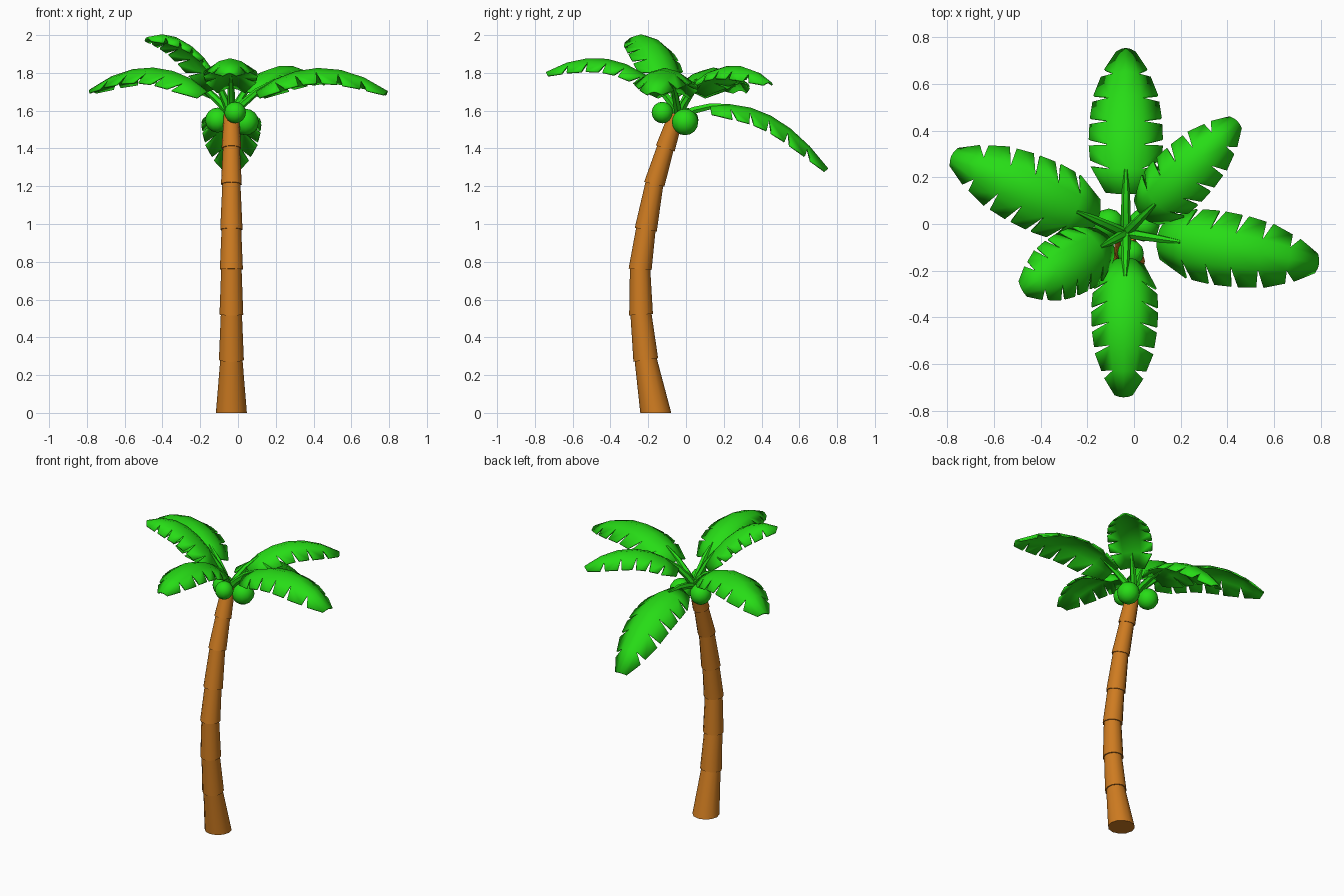
import bpy, bmesh
from math import pi, cos, sin, atan2, hypot
from mathutils import Vector, Matrix

if "Cube" in bpy.data.objects:
    bpy.data.objects.remove(bpy.data.objects["Cube"])


def material(name, color):
    m = bpy.data.materials.new(name)
    m.diffuse_color = color
    m.use_nodes = True
    m.node_tree.nodes["Principled BSDF"].inputs["Base Color"].default_value = m.diffuse_color
    return m


BARK = material("bark", (0.62, 0.20, 0.015, 1))
LEAF = material("leaf_green", (0.02, 0.72, 0.008, 1))


def finish(bm, name, mat, angle=0.7):
    bmesh.ops.recalc_face_normals(bm, faces=bm.faces)
    me = bpy.data.meshes.new(name)
    bm.to_mesh(me)
    bm.free()
    ob = bpy.data.objects.new(name, me)
    bpy.context.collection.objects.link(ob)
    me.materials.append(mat)
    bpy.ops.object.select_all(action='DESELECT')
    ob.select_set(True)
    bpy.context.view_layer.objects.active = ob
    bpy.ops.object.shade_smooth_by_angle(angle=angle)
    return ob


def tube(bm, rings, sides):
    """Capped tube through (centre, axis, radius) rings."""
    loops = []
    for c, axis, r in rings:
        q = Vector((0, 0, 1)).rotation_difference(axis)
        loops.append([bm.verts.new(c + q @ Vector((r * cos(2 * pi * k / sides),
                                                   r * sin(2 * pi * k / sides), 0)))
                      for k in range(sides)])
    for a, b in zip(loops, loops[1:]):
        for k in range(sides):
            n = (k + 1) % sides
            bm.faces.new((a[k], a[n], b[n], b[k]))
    bm.faces.new(loops[0][::-1])
    bm.faces.new(loops[-1])


# Trunk: stacked tapering segments along a bent path (y, z, radius)
path = [(-0.16, 0.0, 0.082), (-0.213, 0.28, 0.066), (-0.238, 0.52, 0.063),
        (-0.243, 0.76, 0.061), (-0.213, 0.97, 0.059), (-0.168, 1.21, 0.055),
        (-0.11, 1.40, 0.052), (-0.05, 1.58, 0.047)]
pts = [Vector((-0.035, y, z)) for y, z, r in path]
bm = bmesh.new()
for i in range(len(pts) - 1):
    d0 = (pts[i + 1] - pts[max(i - 1, 0)]).normalized()
    d1 = (pts[min(i + 2, len(pts) - 1)] - pts[i]).normalized()
    if i == 0:
        d0 = Vector((0, 0, 1))
    tube(bm, [(pts[i], d0, path[i][2]), (pts[i + 1], d1, path[i + 1][2] - 0.007)], 12)
finish(bm, "trunk", BARK)

# Coconuts
for i, (x, y, z, r) in enumerate([(-0.015, -0.125, 1.59, 0.057),
                                  (-0.108, 0.0, 1.55, 0.066),
                                  (0.04, -0.005, 1.54, 0.07)]):
    bm = bmesh.new()
    bmesh.ops.create_uvsphere(bm, u_segments=12, v_segments=8, radius=r,
                              matrix=Matrix.Translation((x, y, z)))
    finish(bm, f"coconut_{i + 1}", LEAF, 1.0)

# Half-width of a frond along its length
PROFILE = [(0.0, 0.03), (0.2, 0.085), (0.35, 0.148), (0.5, 0.157), (0.65, 0.152),
           (0.8, 0.135), (0.92, 0.092), (1.0, 0.04)]


def width(t):
    for (a, u), (b, v) in zip(PROFILE, PROFILE[1:]):
        if t <= b:
            return u + (v - u) * (t - a) / (b - a)
    return PROFILE[-1][1]


CROWN = Vector((-0.035, -0.04, 0))
TEETH = 6


def frond(name, tip, bend, scale):
    """Arched frond: tip (x, y), bend = four (distance, z) bezier handles."""
    ang = atan2(tip[1] - CROWN.y, tip[0] - CROWN.x)
    out, side = Vector((cos(ang), sin(ang), 0)), Vector((-sin(ang), cos(ang), 0))
    P = [CROWN + out * r + Vector((0, 0, z)) for r, z in bend]

    def mid(t):
        s = 1 - t
        return s**3 * P[0] + 3 * s * s * t * P[1] + 3 * s * t * t * P[2] + t**3 * P[3]

    def axis(t):
        return (mid(min(t + 0.01, 1)) - mid(max(t - 0.01, 0))).normalized()

    def point(t, sgn, frac):
        t = min(t, 1)
        w = width(t) * scale
        up = axis(t).cross(side)
        drop = w * (0.5 if frac == 1 else 0.12)
        return mid(t) + side * sgn * frac * w - up * drop

    # Blade: inner strip along the rib, with slanted teeth outside it
    bm = bmesh.new()
    d = 0.8 / TEETH
    edge = [0.2 + d * i for i in range(TEETH + 1)]
    ribs = [bm.verts.new(mid(t)) for t in edge]
    for sgn in (-1, 1):
        inner = [bm.verts.new(point(t, sgn, 0.45)) for t in edge]
        for i in range(TEETH):
            bm.faces.new((ribs[i], ribs[i + 1], inner[i + 1], inner[i]))
            back = bm.verts.new(point(edge[i] + (0.42 * d if i else 0), sgn, 1))
            front = bm.verts.new(point(edge[i + 1] + 0.15 * d, sgn, 1))
            bm.faces.new((inner[i], inner[i + 1], front, back))
    bmesh.ops.recalc_face_normals(bm, faces=bm.faces)
    blade = finish(bm, name, LEAF)
    mod = blade.modifiers.new("thickness", 'SOLIDIFY')
    mod.thickness = 0.01
    mod.offset = 0

    # Stem
    bm = bmesh.new()
    tube(bm, [(mid(t), axis(t), r) for t, r in
              ((0, 0.022), (0.1, 0.021), (0.2, 0.018), (0.33, 0.008))], 6)
    finish(bm, name + "_stem", LEAF)


FRONDS = [
    ("back_frond", (-0.035, 0.75), [1.57, 1.70, 1.62, 1.29], (0.36, 0.69), 1.0),
    ("front_frond", (-0.045, -0.74), [1.58, 1.85, 1.96, 1.80], (0.22, 0.60), 0.9),
    ("right_frond", (0.79, -0.17), [1.57, 1.82, 1.92, 1.70], (0.25, 0.62), 1.0),
    ("left_frond", (-0.78, 0.29), [1.57, 1.82, 1.92, 1.71], (0.25, 0.62), 1.0),
    ("back_right_frond", (0.44, 0.44), [1.57, 1.82, 1.92, 1.75], (0.22, 0.60), 0.85),
    ("front_left_frond", (-0.48, -0.28), [1.57, 1.83, 2.06, 1.985], (0.20, 0.55), 0.88),
]
for name, tip, zs, (f1, f2), scale in FRONDS:
    length = hypot(tip[0] - CROWN.x, tip[1] - CROWN.y)
    frond(name, tip, list(zip((0, f1 * length, f2 * length, length), zs)), scale)
